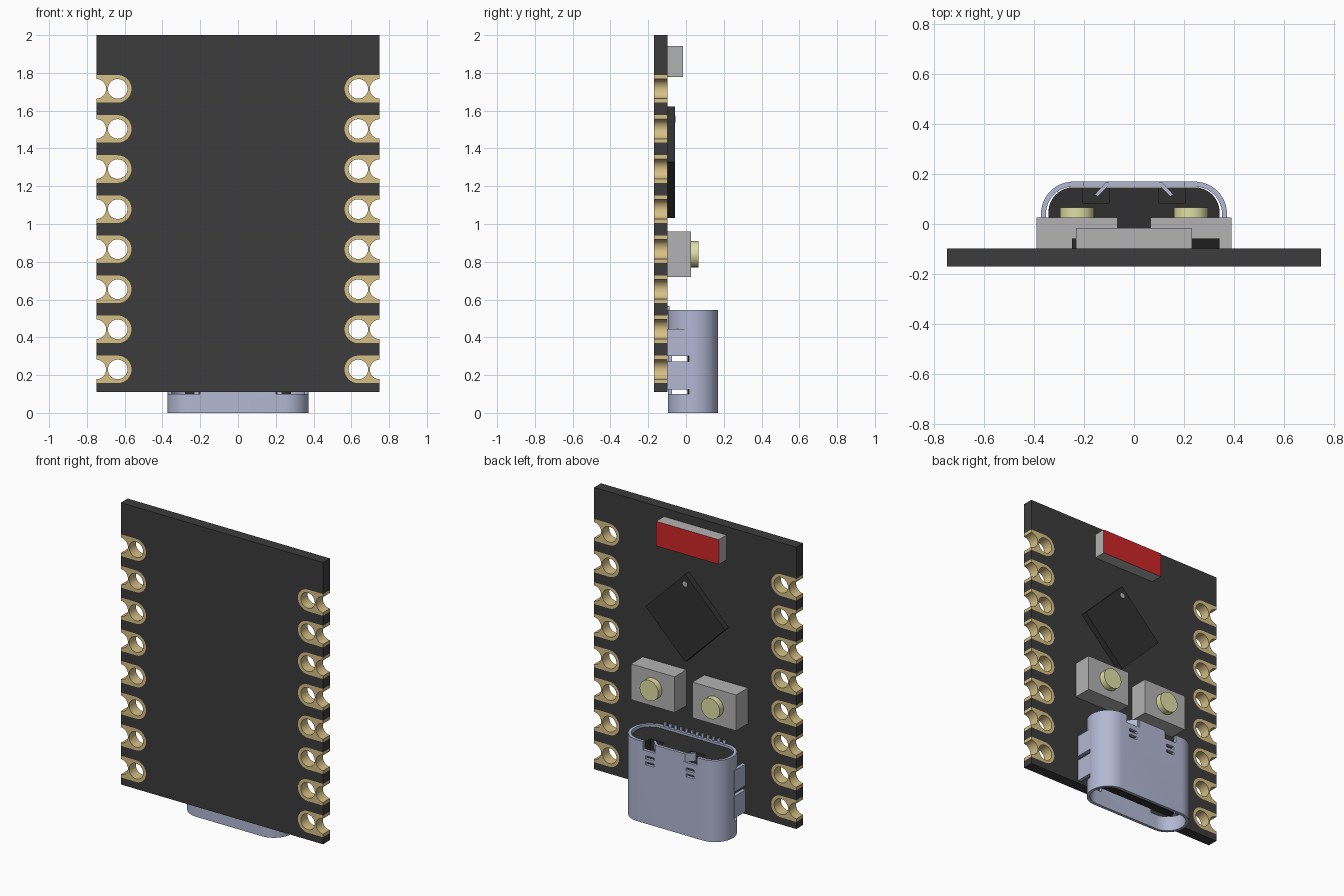
import bpy, bmesh
from math import sin, cos, pi, radians
from mathutils import Matrix

if "Cube" in bpy.data.objects:
    bpy.data.objects.remove(bpy.data.objects["Cube"])


def material(name, r, g, b):
    m = bpy.data.materials.new(name)
    m.diffuse_color = (r, g, b, 1)
    m.use_nodes = True
    m.node_tree.nodes["Principled BSDF"].inputs["Base Color"].default_value = m.diffuse_color
    return m


BLACK = material("board_black", 0.045, 0.045, 0.045)
CHIP = material("chip_black", 0.03, 0.03, 0.03)
GOLD = material("gold", 0.68, 0.53, 0.24)
STEEL = material("steel", 0.45, 0.48, 0.66)
CREAM = material("cream", 0.74, 0.74, 0.38)
RED = material("red", 0.62, 0.02, 0.02)
GREY = material("grey", 0.45, 0.45, 0.45)


def finish(bm, name, mat=None):
    bmesh.ops.recalc_face_normals(bm, faces=bm.faces)
    me = bpy.data.meshes.new(name)
    bm.to_mesh(me)
    bm.free()
    ob = bpy.data.objects.new(name, me)
    bpy.context.collection.objects.link(ob)
    if mat:
        me.materials.append(mat)
    return ob


def prism(name, loops, a, b, axis, mat=None):
    """Extrude closed 2D loops (later ones are holes) from a to b along y or z."""
    bm = bmesh.new()
    edges = []
    for loop in loops:
        vs = [bm.verts.new((p, a, q) if axis == 'y' else (p, q, a)) for p, q in loop]
        edges += [bm.edges.new((vs[i - 1], vs[i])) for i in range(len(vs))]
    n = (0, 1, 0) if axis == 'y' else (0, 0, 1)
    bmesh.ops.triangle_fill(bm, edges=edges, use_beauty=True, normal=n)
    ext = bmesh.ops.extrude_face_region(bm, geom=bm.faces[:])
    verts = [g for g in ext['geom'] if isinstance(g, bmesh.types.BMVert)]
    bmesh.ops.translate(bm, verts=verts, vec=[c * (b - a) for c in n])
    return finish(bm, name, mat)


def boxes(name, specs, mat=None):
    """One mesh of boxes, each given as x0, x1, y0, y1, z0, z1."""
    bm = bmesh.new()
    for x0, x1, y0, y1, z0, z1 in specs:
        mx = (Matrix.Translation(((x0 + x1) / 2, (y0 + y1) / 2, (z0 + z1) / 2))
              @ Matrix.Diagonal((abs(x1 - x0), y1 - y0, z1 - z0, 1)))
        bmesh.ops.create_cube(bm, size=1, matrix=mx)
    return finish(bm, name, mat)


def cut(ob, specs):
    cutter = boxes("cutter", specs)
    cutter.hide_render = True
    mod = ob.modifiers.new("cut", 'BOOLEAN')
    mod.operation, mod.solver, mod.object = 'DIFFERENCE', 'EXACT', cutter
    bpy.context.view_layer.objects.active = ob
    bpy.ops.object.modifier_apply(modifier=mod.name)
    bpy.data.objects.remove(cutter)


def arc(cx, cy, r, a0, a1, n):
    return [(cx + r * cos(radians(a0 + (a1 - a0) * i / n)),
             cy + r * sin(radians(a0 + (a1 - a0) * i / n))) for i in range(n + 1)]


def circle(cx, cy, r, n=32):
    return arc(cx, cy, r, 0, 360, n)[:-1]


def rounded(x0, x1, y0, y1, r, n=12):
    return (arc(x1 - r, y0 + r, r, -90, 0, n) + arc(x1 - r, y1 - r, r, 0, 90, n)
            + arc(x0 + r, y1 - r, r, 90, 180, n) + arc(x0 + r, y0 + r, r, 180, 270, n))


def mirror(pts):
    return [(-x, y) for x, y in reversed(pts)]


# Circuit board with a recess for every pad
W, Y0, Y1 = 0.75, -0.17, -0.098
HX, PR, HR = 0.637, 0.073, 0.052
rows = [0.23 + 0.2122 * i for i in range(8)]
side = [(W, 0.11)]
for z in rows:
    side += [(W, z - PR)] + arc(HX, z, PR, -90, -270, 20) + [(W, z + PR)]
side.append((W, 2.0))
smooth = [prism("circuit_board", [side + mirror(side)], Y0, Y1, 'y', BLACK)]

# Plated edge pads, each with a through hole and a half hole
for i, z in enumerate(rows):
    outline = ([(W, z + PR)] + arc(HX, z, PR, 90, 270, 20) + [(W, z - PR)]
               + arc(W, z, HR, 270, 90, 16))
    hole = circle(HX, z, HR)
    smooth.append(prism(f"pad_right_{i}", [outline, hole], Y0, Y1, 'y', GOLD))
    smooth.append(prism(f"pad_left_{i}", [mirror(outline), mirror(hole)], Y0, Y1, 'y', GOLD))

# Antenna block with red face
antenna = boxes("antenna_block", [(-0.232, 0.232, Y1, -0.016, 1.777, 1.943)])
antenna.data.materials.append(GREY)
antenna.data.materials.append(RED)
for f in antenna.data.polygons:
    f.material_index = 1 if f.normal.y > 0.9 else 0

# Diamond-set main chip and its orientation dot
prism("main_chip", [circle(0.047, 1.327, 0.295, 4)], Y1, -0.058, 'y', CHIP)
prism("chip_dot", [circle(0.047, 1.555, 0.017, 20)], -0.062, -0.0565, 'y', GREY)

# Two push buttons
for s, label in ((-1, "left"), (1, "right")):
    boxes(f"button_base_{label}", [(s * 0.228 - 0.162, s * 0.228 + 0.162, Y1, 0.026, 0.72, 0.96)], GREY)
    smooth.append(prism(f"button_cap_{label}", [circle(s * 0.228, 0.84, 0.069)], 0.026, 0.067, 'y', CREAM))

# Connector shell: rounded tube with side slots, rear notches and small latch slots
shell = prism("connector_shell",
              [rounded(-0.373, 0.373, -0.095, 0.17, 0.13),
               rounded(-0.353, 0.353, -0.075, 0.15, 0.11)], 0, 0.545, 'z', STEEL)
cuts = []
for s in (-1, 1):
    cuts += [(s * 0.2, s * 0.45, -0.12, 0.015, 0.1, 0.445),
             (s * 0.1, s * 0.2, 0.12, 0.2, 0.49, 0.6),
             (s * 0.12, s * 0.18, 0.12, 0.2, 0.435, 0.455),
             (s * 0.12, s * 0.18, 0.12, 0.2, 0.395, 0.415)]
cut(shell, cuts)
smooth.append(shell)

# Solder legs bent straight down to the board, and inward spring tabs
for s, label in ((-1, "left"), (1, "right")):
    boxes(f"shell_legs_{label}",
          [(s * 0.349, s * 0.373, -0.1, 0.02, 0.125, 0.272),
           (s * 0.349, s * 0.373, -0.1, 0.02, 0.3, 0.445)], STEEL)
    tab = [(0.09, 0.15), (0.1, 0.168), (0.112, 0.168), (0.158, 0.118), (0.146, 0.11), (0.106, 0.15)]
    prism(f"spring_tab_{label}", [[(s * x, y) for x, y in tab]], 0.49, 0.545, 'z', STEEL)

# Plastic insert with pockets behind the tabs, plus the contact tongue
insert = prism("connector_insert", [rounded(-0.343, 0.343, -0.09, 0.147, 0.1)], 0.31, 0.53, 'z', CHIP)
cut(insert, [(s * 0.1, s * 0.205, 0.085, 0.2, 0.42, 0.6) for s in (-1, 1)])
smooth.append(insert)
smooth.append(prism("connector_tongue", [rounded(-0.28, 0.28, 0.01, 0.065, 0.02, 4)], 0.06, 0.315, 'z', CHIP))

# Tongue contacts and rear solder pins
xs = [-0.22 + 0.04 * i for i in range(12)]
boxes("tongue_contacts", [(x - 0.01, x + 0.01, 0.006, 0.069, 0.09, 0.31) for x in xs], STEEL)
boxes("solder_pins", [(x - 0.01, x + 0.01, -0.1, -0.088, 0.52, 0.567) for x in xs], STEEL)

# Smooth the rounded parts, keeping edges sharp
bpy.ops.object.select_all(action='DESELECT')
for ob in smooth:
    ob.select_set(True)
bpy.context.view_layer.objects.active = shell
bpy.ops.object.shade_smooth_by_angle(angle=radians(30))
